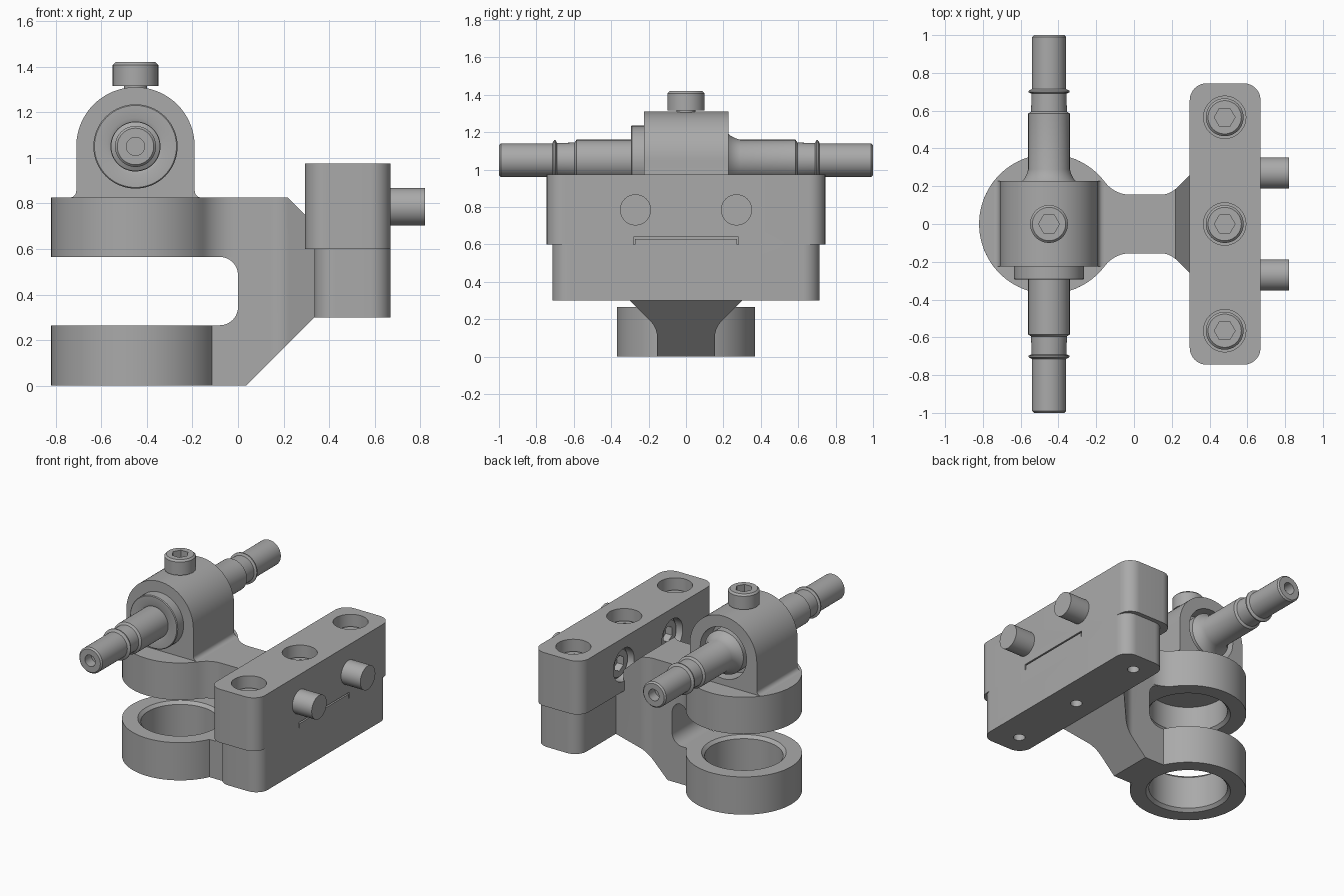
import bpy, bmesh
from math import sin, cos, pi, radians, atan2, degrees

cube = bpy.data.objects.get("Cube")
if cube:
    bpy.data.objects.remove(cube)

grey = bpy.data.materials.new("machined grey")
grey.use_nodes = True
grey.diffuse_color = (0.4, 0.4, 0.4, 1)
grey.node_tree.nodes["Principled BSDF"].inputs["Base Color"].default_value = (0.4, 0.4, 0.4, 1)


def make(name, bm, loc=(0, 0, 0), rot=(0, 0, 0)):
    bmesh.ops.recalc_face_normals(bm, faces=bm.faces)
    mesh = bpy.data.meshes.new(name)
    bm.to_mesh(mesh)
    bm.free()
    mesh.materials.append(grey)
    ob = bpy.data.objects.new(name, mesh)
    bpy.context.collection.objects.link(ob)
    ob.location, ob.rotation_euler = loc, rot
    return ob


def lathe(name, profile, loc=(0, 0, 0), rot=(0, 0, 0), n=64):
    """Spin (radius, height) points about z and cap both ends."""
    bm = bmesh.new()
    rings = [[bm.verts.new((r * cos(2 * pi * i / n), r * sin(2 * pi * i / n), z))
              for i in range(n)] for r, z in profile]
    for a, b in zip(rings, rings[1:]):
        for i in range(n):
            j = (i + 1) % n
            bm.faces.new((a[i], a[j], b[j], b[i]))
    bm.faces.new(rings[0])
    bm.faces.new(rings[-1])
    return make(name, bm, loc, rot)


def prism(name, pts, lo, hi, axis="z"):
    """Extrude an outline along z (points are x, y) or y (points are x, z)."""
    bm = bmesh.new()
    put = (lambda p, h: (p[0], p[1], h)) if axis == "z" else (lambda p, h: (p[0], h, p[1]))
    a = [bm.verts.new(put(p, lo)) for p in pts]
    b = [bm.verts.new(put(p, hi)) for p in pts]
    bm.faces.new(a)
    bm.faces.new(b)
    for i in range(len(pts)):
        j = (i + 1) % len(pts)
        bm.faces.new((a[i], a[j], b[j], b[i]))
    return make(name, bm)


def arc(cx, cy, r, start, end, n=12):
    return [(cx + r * cos(radians(start + (end - start) * i / n)),
             cy + r * sin(radians(start + (end - start) * i / n))) for i in range(n + 1)]


def rounded(x0, x1, y, r):
    return (arc(x1 - r, y - r, r, 0, 90) + arc(x0 + r, y - r, r, 90, 180)
            + arc(x0 + r, r - y, r, 180, 270) + arc(x1 - r, r - y, r, 270, 360))


def mirrored(half):
    return half + [(x, -y) for x, y in reversed(half)]


def boolean(ob, other, op):
    bpy.context.view_layer.update()
    mod = ob.modifiers.new("cut", "BOOLEAN")
    mod.operation, mod.solver, mod.object = op, "EXACT", other
    with bpy.context.temp_override(object=ob, active_object=ob, selected_objects=[ob]):
        bpy.ops.object.modifier_apply(modifier=mod.name)
    bpy.data.objects.remove(other)


def screw(name, loc, rot, r, height, shank_r, length):
    """Socket head screw; its seat is at loc, its head points along local z."""
    b = 0.012
    ob = lathe(name, [(shank_r, -length), (shank_r, 0), (r, 0), (r, height - b),
                      (r - b, height)], loc, rot)
    boolean(ob, lathe("hex", [(0.055, height - 0.05), (0.055, height + 0.02)], loc, rot, 6),
            "DIFFERENCE")


BX, R, W, AXIS = -0.45, 0.37, 0.155, 1.05   # boss centre and radius, arm half width, pin height
TO_Y, TO_BACK = (-pi / 2, 0, 0), (0, -pi / 2, 0)

# Bracket: side profile trimmed by the plan of the arm
side = ([(BX, 0), (0.035, 0), (0.335, 0.3), (0.335, 0.6), (0.3, 0.62), (0.3, 0.745),
         (0.22, 0.825), (BX, 0.825), (BX, 0.565)]
        + arc(-0.08, 0.485, 0.08, 90, 0) + arc(-0.08, 0.345, 0.08, 0, -90) + [(BX, 0.265)])
bracket = prism("bracket", side, -0.5, 0.5, "y")
plan = mirrored([(BX, W)] + arc(0.14, W + 0.12, 0.12, -90, -45) + [(0.36, 0.325)])
boolean(bracket, prism("plan", plan, -0.1, 1), "INTERSECT")

# Lower ring, and upper boss with fillets running into the arm
boolean(bracket, lathe("ring", [(R, 0), (R, 0.265)], (BX, 0, 0), n=96), "UNION")
fr, fx = 0.167, -0.02
ang = degrees(atan2(W + fr, fx - BX))
boss = mirrored(arc(BX, 0, R, 179.9, ang, 36) + arc(fx, W + fr, fr, ang - 180, -90)[1:]
                + [(0.05, W)])
boolean(bracket, prism("boss", boss, 0.565, 0.825), "UNION")

# Chamfered bores
r, c = 0.25, 0.27
boolean(bracket, lathe("bore", [(c + 0.01, -0.01), (r, 0.02), (r, 0.245), (c + 0.01, 0.275)],
                       (BX, 0, 0)), "DIFFERENCE")
boolean(bracket, lathe("bore", [(c + 0.01, 0.555), (r, 0.585), (r, 0.76)], (BX, 0, 0)),
        "DIFFERENCE")

# Arched pin housing with filleted foot and a recess at the back
arch = (arc(-0.16, 0.855, 0.03, 270, 180, 6) + arc(BX, AXIS, 0.26, 0, 180, 40)
        + arc(-0.74, 0.855, 0.03, 0, -90, 6) + [(-0.74, 0.815), (-0.16, 0.815)])
housing = prism("pin_housing", arch, -0.225, 0.228, "y")
boolean(housing, lathe("recess", [(0.18, 0.1), (0.18, 0.3)], (BX, 0, AXIS), TO_Y), "DIFFERENCE")

# Cross pin: one half profile from the middle to the tip, used both ways
half = [(0.11, 0.29), (0.11, 0.585), (0.095, 0.595), (0.092, 0.69), (0.108, 0.697),
        (0.108, 0.705), (0.09, 0.715), (0.09, 0.99), (0.08, 1.0), (0.04, 1.0), (0.04, 0.93)]
front = [(r, -y) for r, y in reversed(half)]
lathe("cross_pin", front + [(0.125, -0.295), (0.18, -0.295), (0.185, -0.29), (0.185, -0.2),
                            (0.15, -0.19), (0.15, 0.22), (0.13, 0.24), (0.118, 0.265)] + half,
      (BX, 0, AXIS), TO_Y)
screw("pin_screw", (BX, 0, 1.315), (0, 0, 0), 0.1, 0.105, 0.05, 0.05)

# Lower clamp block with its tongue
block = prism("clamp_base", rounded(0.335, 0.67, 0.715, 0.09), 0.3, 0.6)
tongue = [(0.36, -0.272), (0.67, -0.272), (0.67, 0.272), (0.36, 0.272)]
boolean(block, prism("tongue", tongue, 0.55, 0.63), "UNION")

# Upper clamp block, notched over the tongue
cap = prism("clamp_cap", rounded(0.295, 0.67, 0.745, 0.09), 0.6, 0.975)
notch = [(0.345, -0.28), (0.7, -0.28), (0.7, 0.28), (0.345, 0.28)]
boolean(cap, prism("notch", notch, 0.5, 0.64), "DIFFERENCE")

# Vertical clamp screws in counterbores
for name, y in (("front", -0.565), ("middle", 0), ("rear", 0.565)):
    boolean(cap, lathe("well", [(0.112, 0.8), (0.112, 1.1)], (0.48, y, 0)), "DIFFERENCE")
    boolean(block, lathe("hole", [(0.038, 0.2), (0.038, 0.45)], (0.48, y, 0), n=32), "DIFFERENCE")
    screw(name + "_clamp_screw", (0.48, y, 0.8), (0, 0, 0), 0.1, 0.1, 0.05, 0.05)

# Horizontal bolts passing through the cap
for name, y in (("front", -0.27), ("rear", 0.27)):
    boolean(cap, lathe("well", [(0.115, -0.43), (0.115, -0.2)], (0, y, 0.785), TO_BACK),
            "DIFFERENCE")
    screw(name + "_cross_bolt", (0.43, y, 0.785), TO_BACK, 0.105, 0.1, 0.073 + 0.01, 0.39)

# Smooth curved walls, keep edges sharp
for ob in bpy.context.scene.objects:
    if ob.type == "MESH":
        with bpy.context.temp_override(object=ob, active_object=ob, selected_objects=[ob],
                                       selected_editable_objects=[ob]):
            bpy.ops.object.shade_smooth_by_angle(angle=radians(30))
